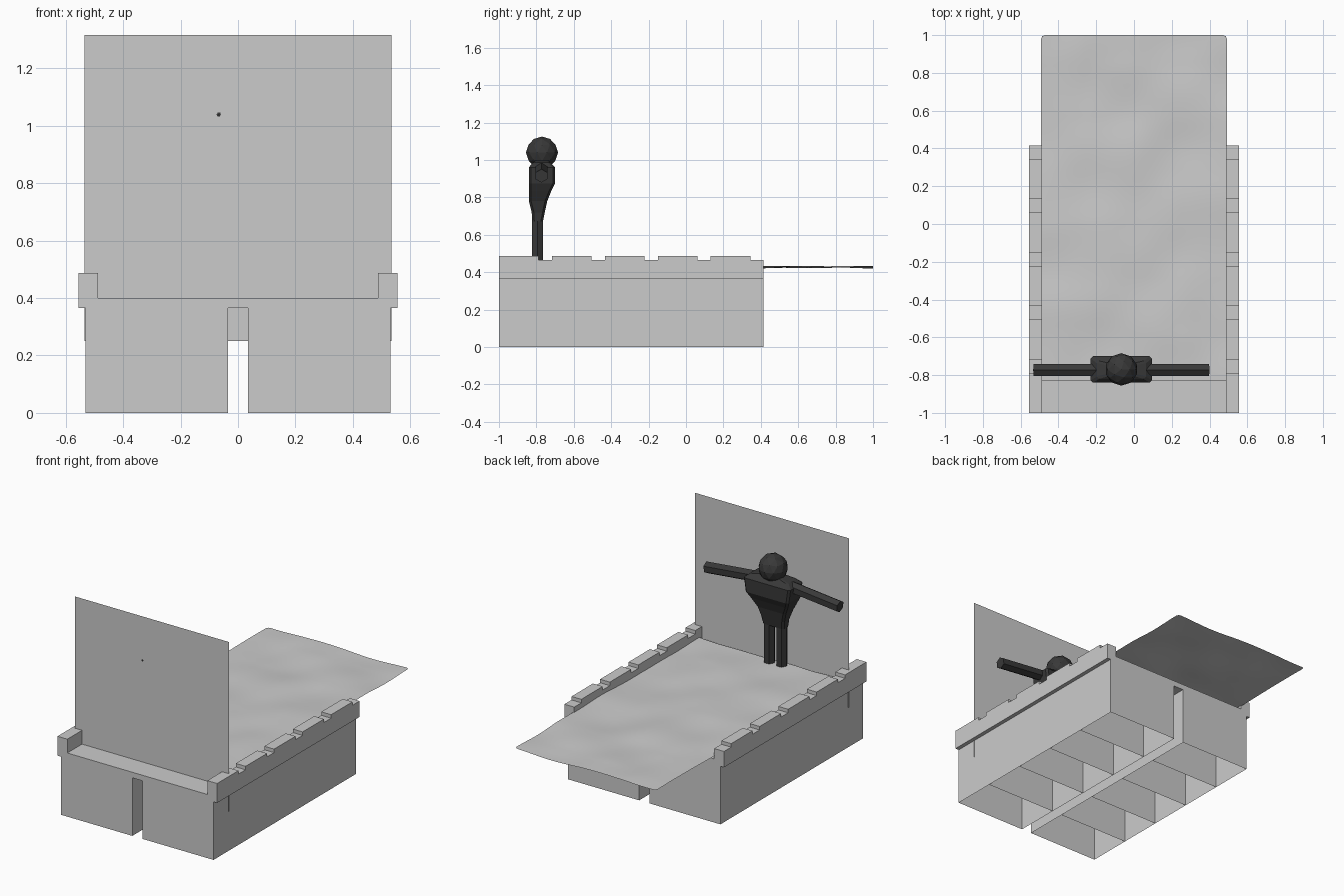
import bpy, bmesh, math
from mathutils import Vector, noise

if "Cube" in bpy.data.objects:
    bpy.data.objects.remove(bpy.data.objects["Cube"])


def material(name, v):
    m = bpy.data.materials.new(name)
    m.diffuse_color = (v, v, v, 1)
    m.use_nodes = True
    m.node_tree.nodes["Principled BSDF"].inputs["Base Color"].default_value = m.diffuse_color
    return m


GREY = material("light grey", 0.6)
DARK = material("charcoal", 0.04)


def finish(bm, name, mat, smooth=False, normals=True):
    if normals:
        bmesh.ops.recalc_face_normals(bm, faces=bm.faces)
    for f in bm.faces:
        f.smooth = smooth
    me = bpy.data.meshes.new(name)
    bm.to_mesh(me)
    bm.free()
    me.materials.append(mat)
    ob = bpy.data.objects.new(name, me)
    bpy.context.collection.objects.link(ob)
    return ob


def quad(bm, *pts):
    return bm.faces.new([bm.verts.new(p) for p in pts])


def loft(bm, rings):
    rows = [[bm.verts.new(p) for p in r] for r in rings]
    n = len(rows[0])
    for a, b in zip(rows, rows[1:]):
        for i in range(n):
            bm.faces.new((a[i], a[(i + 1) % n], b[(i + 1) % n], b[i]))
    bm.faces.new(rows[0][::-1])
    bm.faces.new(rows[-1])


def rod(name, a, b, r, mat, sides=6, turn=0.0):
    # straight prism between two points
    a, b = Vector(a), Vector(b)
    d = (b - a).normalized()
    u = Vector((0, 1, 0))
    v = d.cross(u).normalized()
    bm = bmesh.new()
    rings = []
    for c in (a, b):
        rings.append([c + r * (math.cos(t) * u + math.sin(t) * v)
                      for t in (2 * math.pi * i / sides + turn for i in range(sides))])
    loft(bm, rings)
    return finish(bm, name, mat)


FRONT, BACK = -1.0, 0.415
LENGTH = BACK - FRONT
DECK_LOW, DECK_TOP, RAIL_TOP, NOTCH = 0.365, 0.40, 0.487, 0.465

# two hollow bases, open underneath, split by thin cross walls
for side, label in ((1, "right"), (-1, "left")):
    bm = bmesh.new()
    x0, x1 = 0.035 * side, 0.53 * side
    for x in (x0, x1):
        quad(bm, (x, FRONT, 0), (x, BACK, 0), (x, BACK, DECK_LOW), (x, FRONT, DECK_LOW))
    for i in range(6):
        y = FRONT + LENGTH * i / 5
        quad(bm, (x0, y, 0), (x1, y, 0), (x1, y, DECK_LOW), (x0, y, DECK_LOW))
    quad(bm, (x0, FRONT, DECK_LOW), (x1, FRONT, DECK_LOW), (x1, BACK, DECK_LOW), (x0, BACK, DECK_LOW))
    bmesh.ops.remove_doubles(bm, verts=bm.verts, dist=1e-5)
    finish(bm, label + "_hollow_base", GREY)

# deck slab
bm = bmesh.new()
loft(bm, [[(-0.487, FRONT, z), (0.487, FRONT, z), (0.487, BACK, z), (-0.487, BACK, z)]
          for z in (DECK_LOW, DECK_TOP)])
finish(bm, "deck", GREY)

# notched side rails
profile = [(BACK, DECK_LOW), (FRONT, DECK_LOW)]
step = LENGTH / 5
for i in range(5):
    y = FRONT + step * i
    profile += [(y, RAIL_TOP), (y + step * 0.75, RAIL_TOP), (y + step * 0.75, NOTCH), (y + step, NOTCH)]
for side, label in ((1, "right"), (-1, "left")):
    bm = bmesh.new()
    loft(bm, [[(x * side, y, z) for y, z in profile] for x in (0.487, 0.555)])
    finish(bm, label + "_notched_rail", GREY)

# upright board
bm = bmesh.new()
BY = -0.8535
quad(bm, (-0.535, BY, 0.25), (0.535, BY, 0.25), (0.535, BY, 1.315), (-0.535, BY, 1.315))
finish(bm, "upright_board", GREY, normals=False)

# rippled sheet with slightly rounded far corners
bm = bmesh.new()
bmesh.ops.create_grid(bm, x_segments=50, y_segments=90, size=1)
S0, S1, W, R = -0.828, 1.0, 0.492, 0.02
for v in bm.verts:
    x = v.co.x * W
    y = S0 + (S1 - S0) * (v.co.y + 1) / 2
    dx, dy = abs(x) - (W - R), y - (S1 - R)
    if dx > 0 and dy > 0:
        k = max(dx, dy) / math.hypot(dx, dy)
        x = math.copysign(W - R + dx * k, x)
        y = S1 - R + dy * k
    z = 0.428 + 0.012 * noise.noise(Vector((x * 4, y * 3.5, 2.3)))
    v.co = (x, y, z)
finish(bm, "rippled_sheet", GREY, smooth=True, normals=False)

# figure
CX, CY = -0.067, -0.77
bm = bmesh.new()
bmesh.ops.create_icosphere(bm, subdivisions=2, radius=0.086)
for v in bm.verts:
    v.co += Vector((CX, CY, 1.039))
finish(bm, "figure_head", DARK)

# tapered torso: height, half width, back y, chest y
bm = bmesh.new()
rings = []
for z, hx, ya, yb in ((0.67, 0.075, -0.823, -0.765), (0.72, 0.082, -0.825, -0.755),
                      (0.78, 0.10, -0.84, -0.742), (0.835, 0.13, -0.84, -0.72),
                      (0.875, 0.15, -0.84, -0.70), (0.96, 0.162, -0.84, -0.70),
                      (0.985, 0.13, -0.82, -0.725), (1.0, 0.06, -0.80, -0.74)):
    c = 0.012
    rings.append([(CX + sx * (hx - a), y, z) for sx, y, a, z in (
        (-1, ya + c, 0, z), (-1, ya, c, z), (1, ya, c, z), (1, ya + c, 0, z),
        (1, yb - c, 0, z), (1, yb, c, z), (-1, yb, c, z), (-1, yb - c, 0, z))])
loft(bm, rings)
finish(bm, "figure_torso", DARK)

for side, label in ((1, "right"), (-1, "left")):
    rod("figure_" + label + "_arm", (CX + side * 0.12, -0.773, 0.95),
        (CX + side * 0.463, -0.773, 0.915), 0.036, DARK, turn=math.pi / 6)
    rod("figure_" + label + "_leg", (CX + side * 0.043, -0.795, 0.42),
        (CX + side * 0.043, -0.795, 0.73), 0.034, DARK, turn=math.pi / 6)
